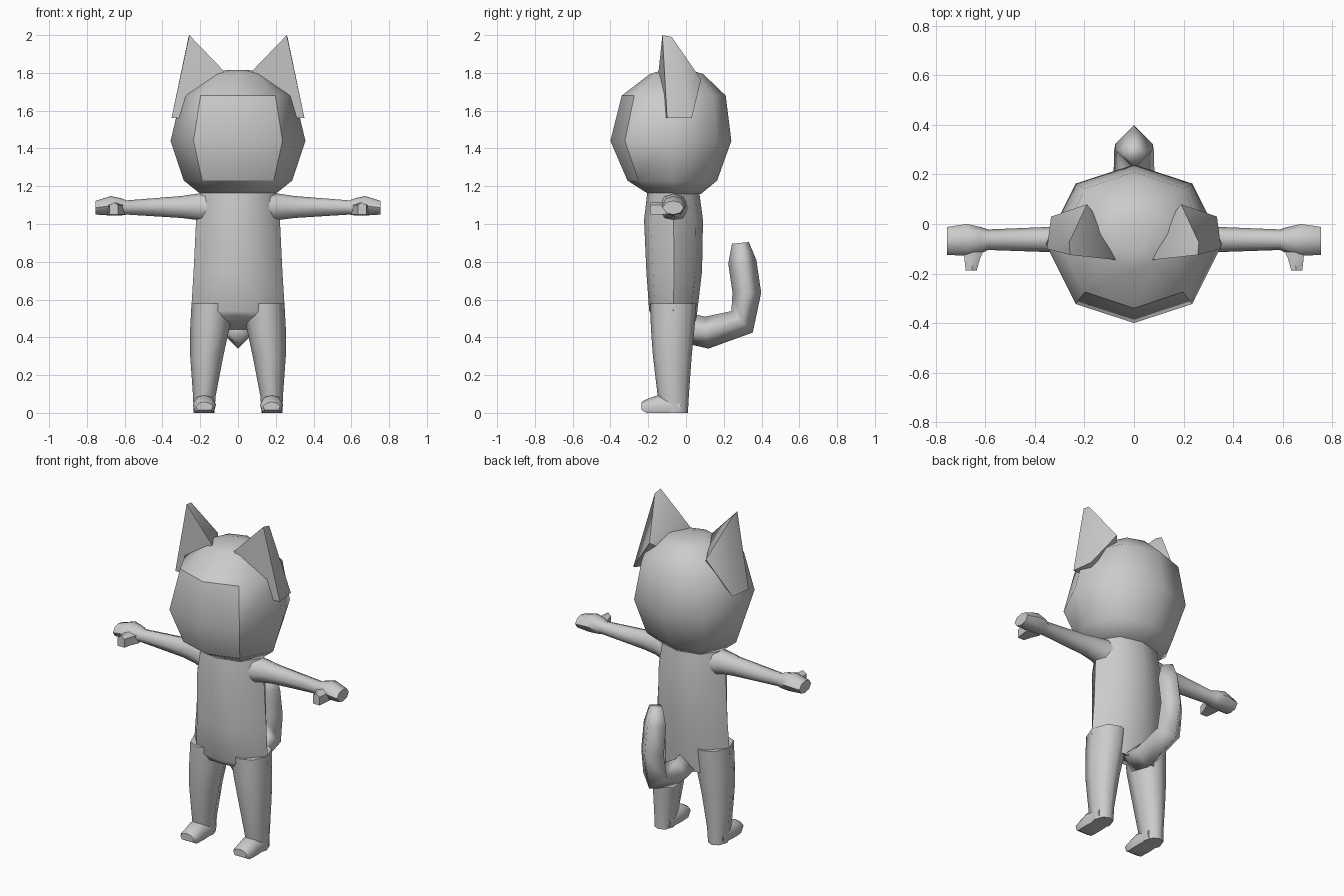
import bpy, bmesh, math
from mathutils import Vector

if "Cube" in bpy.data.objects:
    bpy.data.objects.remove(bpy.data.objects["Cube"])

grey = bpy.data.materials.new("soft_grey")
grey.diffuse_color = (0.6, 0.6, 0.6, 1)
grey.use_nodes = True
grey.node_tree.nodes["Principled BSDF"].inputs["Base Color"].default_value = grey.diffuse_color


def finish(name, bm, mirror=False, angle=55):
    """Turn a bmesh into a smooth shaded object, optionally mirrored over x."""
    bmesh.ops.recalc_face_normals(bm, faces=bm.faces)
    me = bpy.data.meshes.new(name)
    bm.to_mesh(me)
    bm.free()
    me.materials.append(grey)
    ob = bpy.data.objects.new(name, me)
    bpy.context.collection.objects.link(ob)
    bpy.ops.object.select_all(action='DESELECT')
    ob.select_set(True)
    bpy.context.view_layer.objects.active = ob
    bpy.ops.object.shade_smooth_by_angle(angle=math.radians(angle))
    if mirror:
        ob.modifiers.new("mirror", 'MIRROR').use_mirror_merge = False
    return ob


def loft(name, rings, mirror=False, angle=55):
    """Skin a list of equal-length point rings and cap both ends."""
    bm = bmesh.new()
    vs = [[bm.verts.new(p) for p in r] for r in rings]
    n = len(rings[0])
    for a, b in zip(vs, vs[1:]):
        for i in range(n):
            j = (i + 1) % n
            bm.faces.new((a[i], a[j], b[j], b[i]))
    bm.faces.new(vs[0])
    bm.faces.new(vs[-1])
    return finish(name, bm, mirror, angle)


OCT = [(0, -1), (.66, -.76), (1, 0), (.66, .76), (0, 1), (-.66, .76), (-1, 0), (-.66, -.76)]


def flat_ring(z, x0, x1, front, back):
    """Horizontal eight-sided ring."""
    cx, cy, w, d = (x0 + x1) / 2, (front + back) / 2, (x1 - x0) / 2, (back - front) / 2
    return [(cx + u * w, cy + v * d, z) for u, v in OCT]


def side_ring(x, y0, y1, z0, z1):
    """Eight-sided ring facing along x."""
    return [(x, y, z) for y, z, _ in flat_ring(0, y0, y1, z0, z1)]


# Head, with a creased flat face panel
head = loft("head", [flat_ring(z, -w, w, f, b) for z, w, f, b in [
    (1.16, .20, -.20, .08), (1.23, .287, -.31, .165), (1.44, .357, -.40, .24),
    (1.68, .30, -.34, .21), (1.795, .15, -.19, .09), (1.815, .06, -.12, .02)]])
panel = {}
for p in head.data.polygons:
    if p.center.y < -.27 and 1.23 < p.center.z < 1.68 and abs(p.center.x) < .15:
        for k in p.edge_keys:
            panel[k] = panel.get(k, 0) + 1
for e in head.data.edges:
    if panel.get(e.key) == 1:
        e.use_edge_sharp = True

# Ears: flat in front, tapering back to a narrow tip
bm = bmesh.new()
for p in [(.075, -.145, 1.81), (.352, -.10, 1.56), (.19, .08, 1.765), (.13, .0, 1.70),
          (.335, .03, 1.56), (.258, -.125, 2.0), (.262, -.075, 1.99), (.2, -.12, 1.56)]:
    bm.verts.new(p)
bmesh.ops.convex_hull(bm, input=bm.verts)
finish("ears", bm, True, 50)

# Torso, with the underside rising toward the front
rings = [flat_ring(z, -w, w, f, b) for z, w, f, b in [
    (1.17, .20, -.205, .07), (1.02, .222, -.222, .09), (.75, .235, -.21, .085),
    (.54, .248, -.195, .06)]]
rings.append([(x, y, .47 - .4 * (y + .07)) for x, y, _ in flat_ring(0, -.235, .235, -.175, .05)])
loft("torso", rings)

# Legs
loft("legs", [flat_ring(*r) for r in [
    (.58, .03, .246, -.19, .055), (.45, .045, .253, -.186, .045), (.30, .078, .253, -.175, .03),
    (.09, .118, .238, -.15, .015), (0, .125, .235, -.13, .01)]], True)


# Feet
def foot_ring(y, w, z0, zs, zt):
    c = .178
    return [(c - w * .8, y, z0), (c + w * .8, y, z0), (c + w, y, zs), (c + w * .6, y, zt * .9),
            (c, y, zt), (c - w * .6, y, zt * .9), (c - w, y, zs)]


loft("feet", [foot_ring(-.03, .055, 0, .04, .085), foot_ring(-.15, .062, 0, .045, .093),
              foot_ring(-.21, .058, 0, .035, .072), foot_ring(-.235, .045, .015, .035, .058)], True)

# Arms and hands
loft("arms", [side_ring(*r) for r in [
    (.14, -.15, .02, 1.0, 1.165), (.22, -.13, 0, 1.022, 1.16), (.30, -.115, -.01, 1.032, 1.148),
    (.59, -.105, -.022, 1.05, 1.125), (.62, -.12, -.012, 1.045, 1.137),
    (.675, -.128, 0, 1.045, 1.148), (.755, -.125, -.012, 1.05, 1.122)]], True)

# Thumbs
loft("thumbs", [[(x, y, z) for x, z in ((x0, 1.05), (x1, 1.05), (x1, 1.1), (xm, 1.115), (x0, 1.1))]
                for y, x0, xm, x1 in [(-.09, .60, .645, .69), (-.14, .622, .65, .685),
                                      (-.187, .635, .655, .68)]], True)

# Tail: diamond section swept along a curved path
path = [(.0, .45, .08), (.11, .425, .085), (.297, .482, .08), (.322, .637, .076), (.298, .80, .075),
        (.288, .90, .045)]
rings = []
for i, (y, z, r) in enumerate(path):
    a, b = path[max(i - 1, 0)], path[min(i + 1, len(path) - 1)]
    t = Vector((b[0] - a[0], b[1] - a[1])).normalized()
    n = Vector((-t.y, t.x)) * r
    rings.append([(r, y, z), (0, y + n.x, z + n.y), (-r, y, z), (0, y - n.x, z - n.y)])
loft("tail", rings, False, 95)
